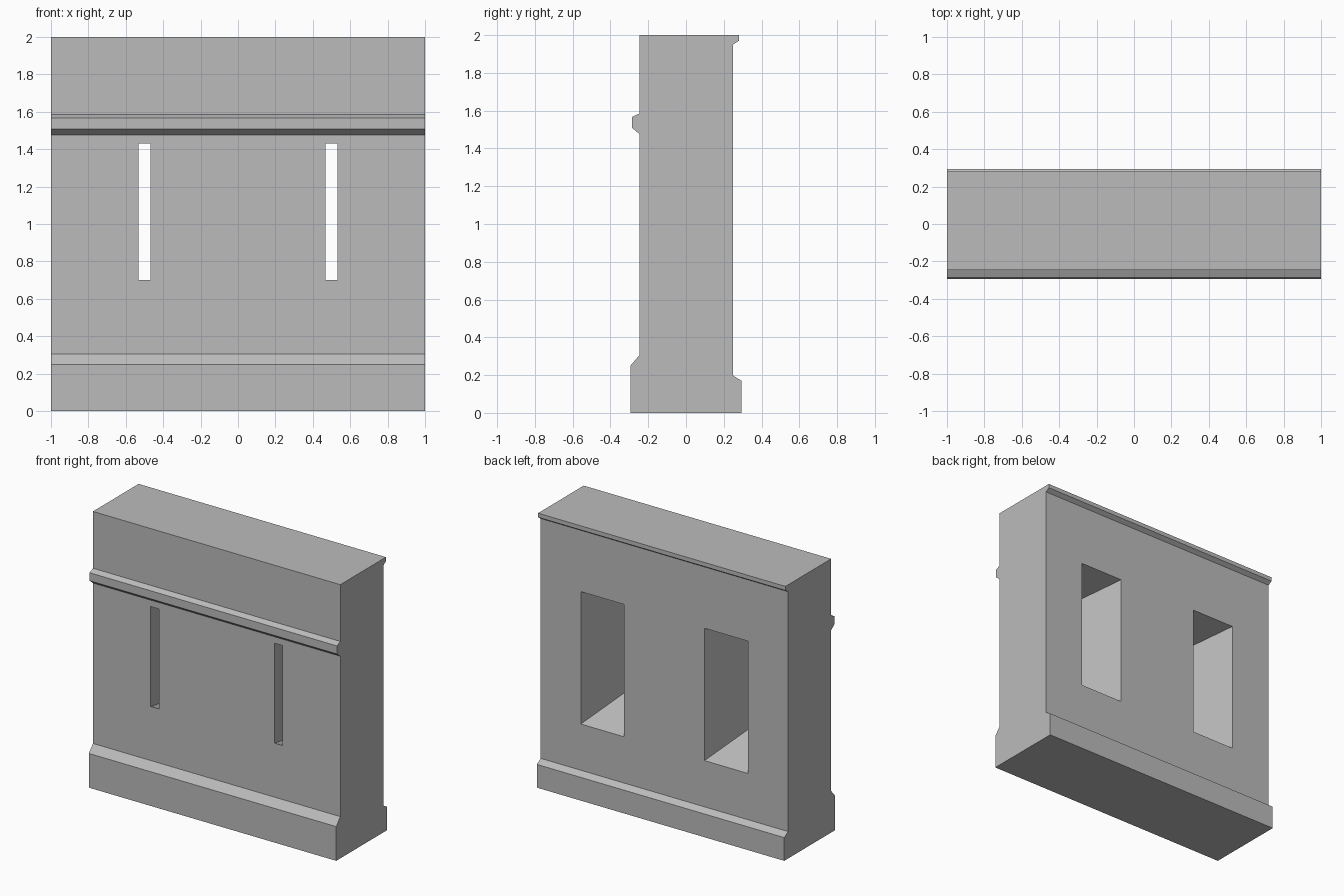
import bpy
import bmesh

if "Cube" in bpy.data.objects:
    bpy.data.objects.remove(bpy.data.objects["Cube"], do_unlink=True)

stone = bpy.data.materials.new("grey stone")
stone.use_nodes = True
GREY = (0.5, 0.5, 0.5, 1)
stone.diffuse_color = GREY
stone.node_tree.nodes["Principled BSDF"].inputs["Base Color"].default_value = GREY


def loft(name, ring_a, ring_b):
    """Closed solid between two matching rings of points."""
    bm = bmesh.new()
    a = [bm.verts.new(p) for p in ring_a]
    b = [bm.verts.new(p) for p in ring_b]
    bm.faces.new(a)
    bm.faces.new(b)
    for i in range(len(a)):
        j = (i + 1) % len(a)
        bm.faces.new((a[i], a[j], b[j], b[i]))
    bmesh.ops.recalc_face_normals(bm, faces=bm.faces)
    mesh = bpy.data.meshes.new(name)
    bm.to_mesh(mesh)
    bm.free()
    obj = bpy.data.objects.new(name, mesh)
    bpy.context.collection.objects.link(obj)
    mesh.materials.append(stone)
    return obj


# Wall cross-section (y, z): front plinth and string course, back lip and plinth
FRONT, BACK = -0.247, 0.25
profile = [
    (-0.294, 0), (-0.294, 0.25), (FRONT, 0.305),
    (FRONT, 1.477), (-0.285, 1.508), (-0.285, 1.567), (FRONT, 1.585),
    (FRONT, 2), (0.28, 2), (0.28, 1.97), (BACK, 1.95),
    (BACK, 0.197), (0.294, 0.17), (0.294, 0),
]
wall = loft("wall", [(-1, y, z) for y, z in profile], [(1, y, z) for y, z in profile])


# Arrow slits, narrow in front and splayed wide towards the back
def slit_ring(x, t):
    """Rectangle at depth t, from 0 at the front face to 1 at the back face."""
    y = FRONT + (BACK - FRONT) * t
    half = 0.033 + 0.142 * t
    low, high = 0.70 - 0.165 * t, 1.43 + 0.072 * t
    return [(x - half, y, low), (x + half, y, low), (x + half, y, high), (x - half, y, high)]


for side in (-1, 1):
    cutter = loft("slit_cutter", slit_ring(side * 0.5, -0.05), slit_ring(side * 0.5, 1.05))
    cutter.hide_render = True
    cut = wall.modifiers.new("slit", 'BOOLEAN')
    cut.operation = 'DIFFERENCE'
    cut.solver = 'EXACT'
    cut.object = cutter
    bpy.context.view_layer.objects.active = wall
    bpy.ops.object.modifier_apply(modifier=cut.name)
    bpy.data.objects.remove(cutter, do_unlink=True)
